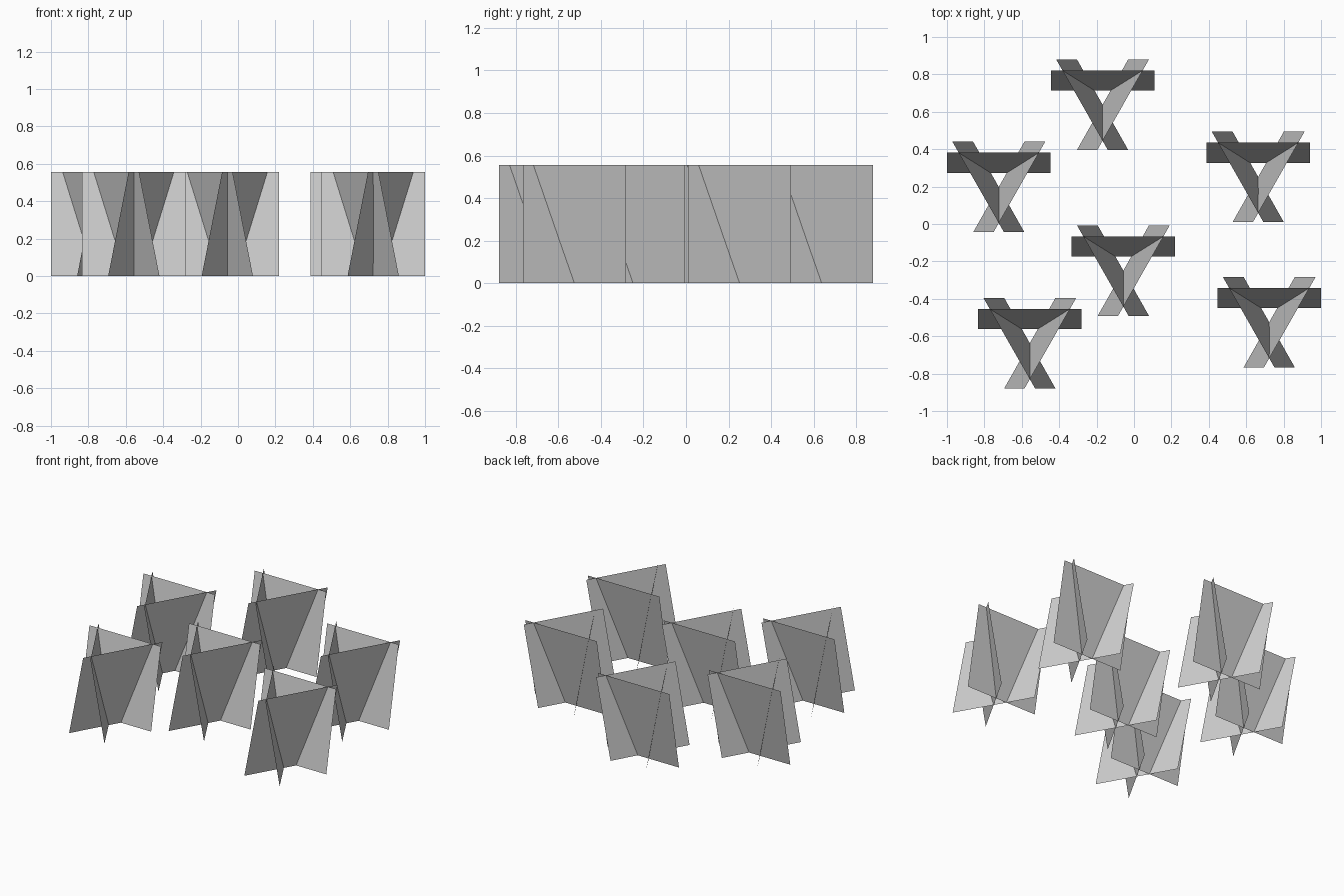
import bpy

if "Cube" in bpy.data.objects:
    bpy.data.objects.remove(bpy.data.objects["Cube"])

HEIGHT = 0.556


def panel_mesh(name, bottom, top):
    # One flat card spanned between a bottom edge and a top edge
    verts = [(*p, 0) for p in bottom] + [(*p, HEIGHT) for p in reversed(top)]
    mesh = bpy.data.meshes.new(name)
    mesh.from_pydata(verts, [], [(0, 1, 2, 3)])
    return mesh


def mirrored(edge):
    return [(-x, y) for x, y in reversed(edge)]


# Three outward-leaning cards form one grass clump
side_bottom = [(-0.137, 0.242), (0.137, -0.242)]
side_top = [(-0.248, 0.242), (0.028, -0.242)]
panels = {
    "back_card": panel_mesh("back_card",
                            [(0.277, 0.075), (-0.277, 0.075)],
                            [(0.277, 0.183), (-0.277, 0.183)]),
    "left_card": panel_mesh("left_card", side_bottom, side_top),
    "right_card": panel_mesh("right_card", mirrored(side_bottom), mirrored(side_top)),
}

# Clump positions on the ground
clumps = [(-0.168, 0.638), (-0.723, 0.198), (0.664, 0.252),
          (-0.057, -0.249), (-0.557, -0.637), (0.723, -0.525)]

for i, (x, y) in enumerate(clumps, 1):
    for name, mesh in panels.items():
        card = bpy.data.objects.new(f"clump_{i}_{name}", mesh)
        card.location = (x, y, 0)
        bpy.context.collection.objects.link(card)
